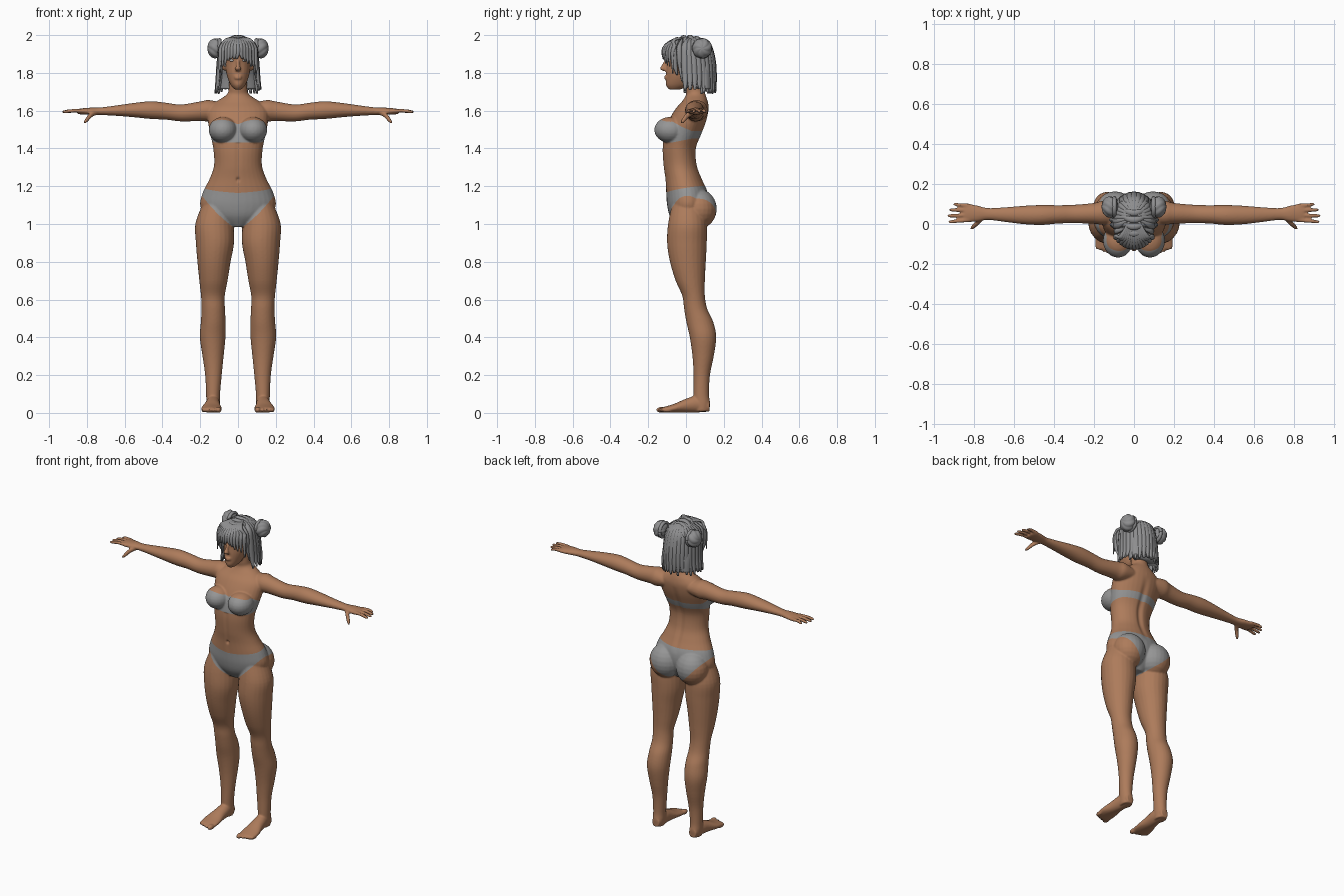
import bpy, bmesh, math, random
from mathutils import Vector, Matrix

if "Cube" in bpy.data.objects:
    bpy.data.objects.remove(bpy.data.objects["Cube"])
random.seed(4)
X, Y, Z = Vector((1, 0, 0)), Vector((0, 1, 0)), Vector((0, 0, 1))


def material(name, rgb):
    m = bpy.data.materials.new(name)
    m.diffuse_color = (*rgb, 1)
    m.use_nodes = True
    m.node_tree.nodes["Principled BSDF"].inputs["Base Color"].default_value = m.diffuse_color
    return m


SKIN = material("skin", (0.42, 0.2, 0.105))
CLOTH = material("grey_cloth", (0.3, 0.3, 0.3))
HAIR = material("grey_hair", (0.27, 0.27, 0.275))
EYE = material("eye_grey", (0.42, 0.42, 0.42))


def resample(secs, k):
    """Smooth curve through the sections, k steps per span."""
    s = [Vector(p) for p in secs]
    out = []
    for i in range(len(s) - 1):
        a, b, c, d = s[max(i - 1, 0)], s[i], s[i + 1], s[min(i + 2, len(s) - 1)]
        for j in range(k):
            t = j / k
            out.append(b + (c - a) * (0.5 * t) + (a * 2 - b * 5 + c * 4 - d) * (0.5 * t * t)
                       + (b * 3 - a - c * 3 + d) * (0.5 * t ** 3))
    return out + [s[-1]]


def loft(bm, secs, u, t=None, n=24, k=5):
    """Closed tube through (x, y, z, radius along u, other radius)."""
    pts = resample(secs, k)
    rings = []
    for i, p in enumerate(pts):
        c = Vector(p[:3])
        tan = t
        if tan is None:
            tan = (Vector(pts[min(i + 1, len(pts) - 1)][:3]) - Vector(pts[max(i - 1, 0)][:3])).normalized()
        v = tan.cross(u).normalized()
        rings.append([bm.verts.new(c + u * (math.cos(q) * max(p[3], 0.001)) + v * (math.sin(q) * max(p[4], 0.001)))
                      for q in (2 * math.pi * j / n for j in range(n))])
    for r, s in zip(rings, rings[1:]):
        for j in range(n):
            bm.faces.new((r[j], r[(j + 1) % n], s[(j + 1) % n], s[j]))
    bm.faces.new(rings[0][::-1])
    bm.faces.new(rings[-1])


def zsecs(rows, mid=0):
    """Rows of (z, half width, front y, back y[, centre x]) to sections."""
    return [(r[4] if len(r) > 4 else mid, (r[2] + r[3]) / 2, r[0], r[1], (r[3] - r[2]) / 2) for r in rows]


def ball(bm, c, r, seg=24):
    m = Matrix.Translation(c) @ Matrix.Diagonal((*r, 1))
    return bmesh.ops.create_uvsphere(bm, u_segments=seg, v_segments=seg // 2, radius=1, matrix=m)["verts"]


def finish(bm, name, mats):
    bmesh.ops.recalc_face_normals(bm, faces=bm.faces[:])
    me = bpy.data.meshes.new(name)
    bm.to_mesh(me)
    bm.free()
    for m in mats:
        me.materials.append(m)
    me.polygons.foreach_set("use_smooth", [True] * len(me.polygons))
    ob = bpy.data.objects.new(name, me)
    bpy.context.collection.objects.link(ob)
    return ob


# ---- body volumes, one side first, then mirrored ----
bm = bmesh.new()
loft(bm, zsecs([  # leg
    (1.10, .075, -.075, .09, .115), (1.0, .101, -.095, .11, .125), (.9, .101, -.1, .11, .122),
    (.8, .088, -.085, .105, .127), (.7, .075, -.055, .1, .13), (.62, .063, -.02, .1, .133),
    (.55, .062, -.01, .113, .131), (.48, .066, .002, .145, .131), (.4, .068, .02, .16, .134),
    (.3, .056, .034, .147, .132), (.2, .044, .04, .127, .13), (.1, .037, .04, .122, .132),
    (.05, .036, .04, .128, .132), (.008, .032, .045, .123, .132)]), X, Z)
loft(bm, [(.132, .125, .035, .026, .028), (.132, .06, .046, .036, .044), (.136, 0, .038, .042, .037),  # foot
          (.14, -.06, .025, .054, .024), (.14, -.105, .018, .054, .017), (.14, -.125, .016, .05, .013)], X, Y)
for i, x in enumerate((.104, .131, .150, .168, .184)):  # toes
    ball(bm, (x, -.13 + .008 * i, .016), (.017 if i == 0 else .0095, .028, .016 if i == 0 else .013), 16)
ball(bm, (.095, .067, 1.08), (.1, .096, .105))  # buttock
ball(bm, (.08, -.083, 1.498), (.075, .085, .069))  # bust
loft(bm, [(.06, .055, 1.6, .05, .035), (.15, .056, 1.6, .06, .056), (.2, .053, 1.597, .052, .052),  # arm
          (.3, .05, 1.588, .046, .045), (.38, .048, 1.597, .046, .045), (.46, .045, 1.603, .05, .047),
          (.55, .045, 1.603, .046, .038), (.65, .047, 1.6, .036, .027), (.73, .05, 1.597, .03, .02),
          (.78, .052, 1.597, .04, .019), (.83, .055, 1.596, .046, .016), (.85, .055, 1.596, .042, .012)], Y, X)
for y0, x1, y1 in ((.092, .902, .098), (.068, .922, .071), (.044, .931, .041), (.02, .926, .011)):  # fingers
    loft(bm, [(.82, y0, 1.598, .0105, .0105), (.87, (y0 + y1) / 2, 1.6, .0095, .01),
              (x1 - .01, y1, 1.594, .0085, .009), (x1, y1, 1.593, .004, .004)], Y, X, 12)
loft(bm, [(.75, .04, 1.592, .015, .015), (.78, .008, 1.575, .014, .014),  # thumb
          (.803, -.015, 1.547, .011, .011), (.812, -.026, 1.534, .005, .005)], X, None, 12)
ball(bm, (.075, .0, 1.845), (.012, .022, .034))  # ear
half = bm.verts[:] + bm.edges[:] + bm.faces[:]
dup = bmesh.ops.duplicate(bm, geom=half)["geom"]
for v in dup:
    if isinstance(v, bmesh.types.BMVert):
        v.co.x *= -1

# torso and neck
loft(bm, zsecs([(.985, .05, -.05, .06), (1.04, .165, -.085, .1), (1.1, .2, -.1, .12), (1.17, .185, -.105, .115),
                (1.24, .15, -.11, .085), (1.31, .127, -.12, .06), (1.4, .131, -.125, .055), (1.48, .148, -.115, .085),
                (1.55, .16, -.09, .11), (1.61, .158, -.055, .12), (1.65, .112, -.02, .115), (1.685, .06, 0, .103),
                (1.72, .049, -.003, .095), (1.8, .05, 0, .1)]), X, Z, 32)
# head, nose and lips
ball(bm, (0, .02, 1.88), (.078, .1, .093))
loft(bm, zsecs([(1.712, .018, -.09, -.03), (1.735, .038, -.106, .02), (1.77, .054, -.106, .04),
                (1.81, .064, -.106, .06), (1.86, .07, -.104, .1), (1.91, .073, -.11, .1), (1.95, .055, -.08, .08)]), X, Z)
loft(bm, [(0, -.103, 1.872, .008, .008), (0, -.114, 1.845, .009, .012),
          (0, -.122, 1.822, .016, .016), (0, -.11, 1.81, .012, .01)], X, Z, 16)
for z in (1.781, 1.771):
    ball(bm, (0, -.104, z), (.021, .012, .0055), 16)

# fuse to one skin
body = finish(bm, "body", [SKIN, CLOTH])
rm = body.modifiers.new("fuse", "REMESH")
rm.mode, rm.voxel_size = "VOXEL", 0.005
sm = body.modifiers.new("soften", "SMOOTH")
sm.factor, sm.iterations = 0.5, 6
bpy.context.view_layer.update()
bm = bmesh.new()
bm.from_object(body, bpy.context.evaluated_depsgraph_get())
body.modifiers.clear()

# spine groove, navel and belly line
for v in bm.verts:
    p = v.co
    if abs(p.x) < .08 and 1.15 < p.z < 1.62:
        fade = max(0, 1 - ((p.z - 1.38) / .22) ** 2)
        if p.y > .02:
            p.y -= .011 * fade * math.exp(-(p.x / .018) ** 2)
        elif p.z < 1.43:
            p.y += .004 * fade * math.exp(-(p.x / .013) ** 2)
            p.y += .01 * math.exp(-(p.x / .008) ** 2 - ((p.z - 1.235) / .01) ** 2)


def cloth(p):
    """Positive inside the briefs or the bandeau top."""
    x = abs(p.x)
    leg = 1.0 + .95 * (x - .035) - (.015 if p.y < 0 else .02) * math.sin(min(x / .19, 1) * math.pi)
    briefs = min(1.165 + .16 * (p.y + .1) + .06 * x - p.z, p.z - min(leg, 1.148 + .08 * p.y))
    front = min(max((.03 - p.y) / .1, 0), 1)
    top = 1.492 + front * (.035 + .025 * math.sin(min(x / .17, 1) * math.pi))
    low = 1.452 - .02 * front
    return max(briefs, min(top - p.z, p.z - low, .19 - x))


# cut the skin along the garment edges
val = {v: cloth(v.co) for v in bm.verts}
cuts = []
for e in bm.edges[:]:
    a, b = e.verts
    fa, fb = val[a], val[b]
    if fa * fb < 0:
        cuts.append(bmesh.utils.edge_split(e, a, min(max(fa / (fa - fb), .02), .98))[1])
bmesh.ops.connect_verts(bm, verts=cuts)
for f in bm.faces:
    f.material_index = 1 if cloth(f.calc_center_median()) > 0 else 0
bm.to_mesh(body.data)
bm.free()
body.data.polygons.foreach_set("use_smooth", [True] * len(body.data.polygons))

# ---- eyes ----
bm = bmesh.new()
for s in (-1, 1):
    ball(bm, (s * .032, -.089, 1.866), (.014, .011, .007), 16)
finish(bm, "eyes", [EYE])

# ---- hair: cap and back mass ----
bm = bmesh.new()
for v in ball(bm, (0, .018, 1.89), (.095, .122, .1), 32):
    if v.co.y < -.04 and v.co.z < 1.92:
        v.co.y = -.04
        v.co.x *= .8
    v.co.z = max(v.co.z, 1.83)
loft(bm, zsecs([(1.715, .1, .06, .145), (1.78, .1, .05, .145), (1.85, .095, .02, .14), (1.92, .08, .02, .12)]), X, Z)


def lock(pts, u, w):
    r = (.4, 1, 1.1, .95, .35)
    loft(bm, [(*p, w * k, w * .6 * k) for p, k in zip(pts, r)], u.normalized(), None, 8, 4)


# bob of hanging locks round the sides and back
for layer, count in ((0, 19), (1, 16)):
    for i in range(count):
        a = math.radians(-104 + 208 * i / (count - 1))
        s, c = math.sin(a), math.cos(a)
        k = 1 - .05 * layer
        e = 1.695 + random.uniform(-.008, .022)
        lock([(.02 * s, .03 + .03 * c, 1.988), (.084 * s * k, .02 + .1 * c * k, 1.95),
              (.1 * s * k, .022 + .123 * c * k, 1.87), (.108 * s * k, .026 + .127 * c * k, 1.78),
              (.121 * s * k, .026 + .13 * c * k, e)], Vector((c, -s, 0)), .018)
# fringe swept to both sides of the face
for i in range(13):
    q = -1 + 2 * i / 12
    x = .088 * q
    y = -.122 + .05 * q * q
    drop = 1.875 - .07 * abs(q) ** 2 + random.uniform(-.01, .01)
    lock([(x * .25, .02, 1.99), (x * .7, -.062, 1.975), (x * .98, y + .01, 1.94),
          (x * 1.06, y, 1.905), (x * 1.02 + .008 * (1 if q > 0 else -1), y + .002, drop)], Vector((1, q * .7, 0)), .013)
for s in (-1, 1):
    for j in range(3):  # thin locks beside the cheeks
        y = -.062 + .027 * j
        lock([(s * .04, y * .6, 1.98), (s * .084, y, 1.94), (s * .093, y, 1.89), (s * .09, y + .005, 1.83),
              (s * (.085 + .012 * j), y + .015, 1.79 - .035 * j)], Vector((0, 1, 0)), .013)
# crosswise waves over the crown
for j in range(6):
    y = -.075 + .034 * j
    z = 1.888 + .104 * math.sqrt(1 - ((y - .018) / .125) ** 2)
    lock([(-.07, y + .015, z - .035), (-.035, y, z - .008), (0, y - .006, z), (.035, y, z - .008),
          (.07, y + .015, z - .035)], Y, .015)
finish(bm, "hair", [HAIR])

# ---- twin buns with twisted ridges and a wrapped base ----
for s, side in ((-1, "right"), (1, "left")):
    bm = bmesh.new()
    c = Vector((s * .12, .085, 1.93))
    for v in ball(bm, (0, 0, 0), (1, 1, 1), 48):
        p = v.co
        ang = math.atan2(p.y, p.x)
        ridge = 1 + .1 * abs(math.sin(3.5 * ang + 2.2 * p.z)) * math.hypot(p.x, p.y)
        d = p * ridge
        v.co = c + Vector((s * d.z * .041, d.x * .049, d.y * .049))
    rim = [(c.x - s * .022, c.y + .045 * math.cos(t), c.z + .045 * math.sin(t), .011, .009)
           for t in (math.pi * 2 * i / 12 for i in range(13))]
    loft(bm, rim, X, None, 8, 3)
    finish(bm, side + "_bun", [HAIR])
